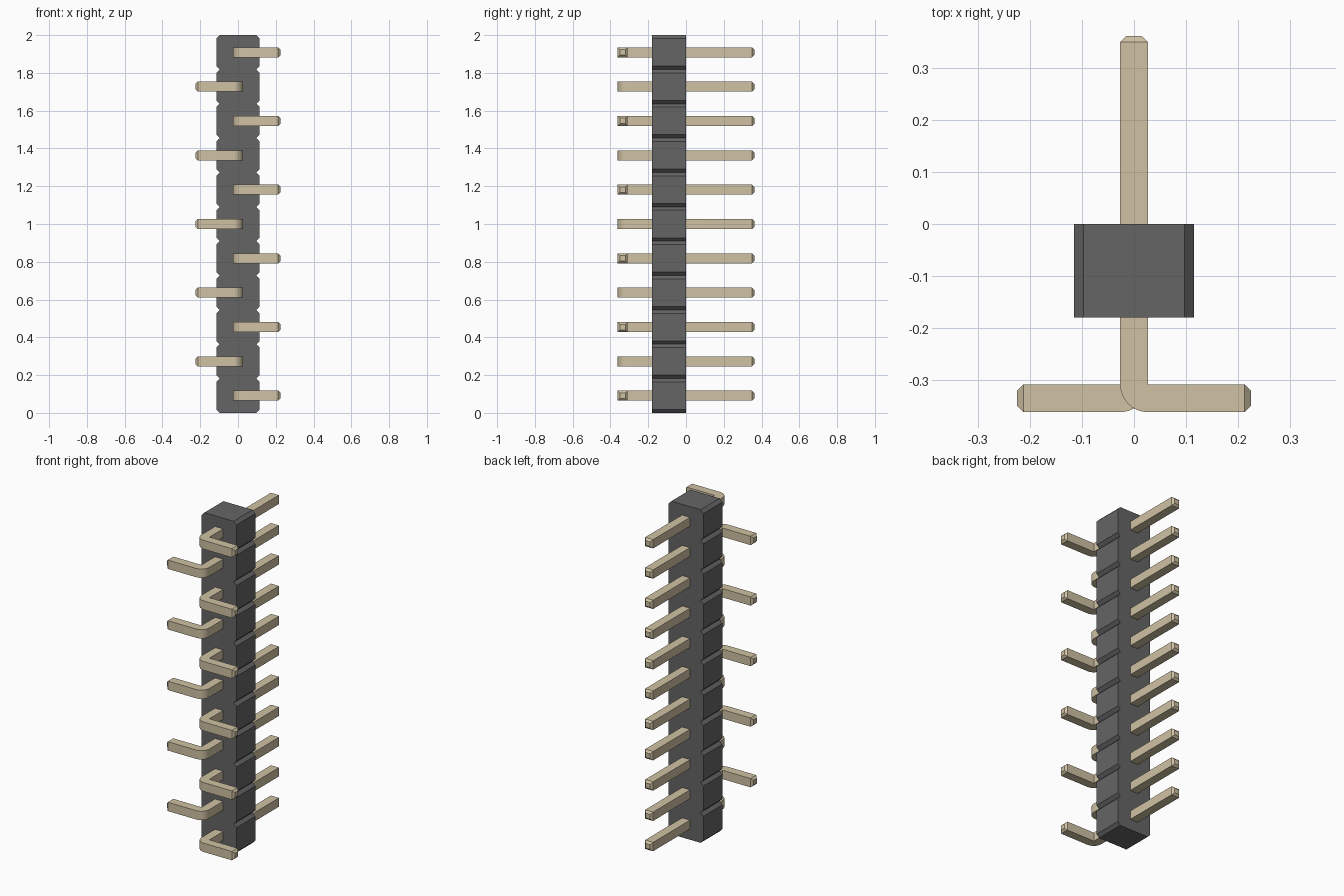
import bpy, bmesh, math
from mathutils import Vector

if "Cube" in bpy.data.objects:
    bpy.data.objects.remove(bpy.data.objects["Cube"])

COUNT = 11
PITCH = 2.0 / COUNT
HW = 0.115      # body half width
CH = 0.018      # body chamfer
T = 0.0265      # pin half thickness
END = 0.362     # pin reach in y
FOOT = 0.225    # foot reach in x
TIP = 0.012     # tip chamfer


def material(name, color):
    m = bpy.data.materials.new(name)
    m.diffuse_color = (*color, 1)
    m.use_nodes = True
    m.node_tree.nodes["Principled BSDF"].inputs["Base Color"].default_value = m.diffuse_color
    return m


def finish(name, bm, mat):
    bmesh.ops.remove_doubles(bm, verts=bm.verts, dist=1e-5)
    bmesh.ops.recalc_face_normals(bm, faces=bm.faces)
    me = bpy.data.meshes.new(name)
    bm.to_mesh(me)
    bm.free()
    me.materials.append(mat)
    ob = bpy.data.objects.new(name, me)
    bpy.context.collection.objects.link(ob)
    return ob


plastic = material("dark_plastic", (0.13, 0.13, 0.13))
metal = material("pin_metal", (0.63, 0.54, 0.37))

# Housing: notched outline extruded along y
right = []
for i in range(COUNT):
    z0, z1 = i * PITCH, (i + 1) * PITCH
    right += [(HW - CH, z0), (HW, z0 + CH), (HW, z1 - CH)]
right.append((HW - CH, 2.0))
outline = right + [(-x, z) for x, z in reversed(right)]
bm = bmesh.new()
face = bm.faces.new([bm.verts.new((x, -0.18, z)) for x, z in outline])
ext = bmesh.ops.extrude_face_region(bm, geom=[face])
bmesh.ops.translate(bm, vec=(0, 0.18, 0),
                    verts=[v for v in ext["geom"] if isinstance(v, bmesh.types.BMVert)])
finish("housing", bm, plastic)


# Pin: square section swept down the shaft, round the bend and out along the foot
def pin_mesh(side):
    s = T - TIP
    pivot = Vector((T, -END + 2 * T))
    rings = [(Vector((s, END)), Vector((-s, END)), s),
             (Vector((T, END - TIP)), Vector((-T, END - TIP)), T)]
    for k in range(9):
        a = math.pi + k / 8 * math.pi / 2
        rings.append((pivot, pivot + 2 * T * Vector((math.cos(a), math.sin(a))), T))
    y = -END + T
    rings += [(Vector((FOOT - TIP, y + T)), Vector((FOOT - TIP, y - T)), T),
              (Vector((FOOT, y + s)), Vector((FOOT, y - s)), s)]
    bm = bmesh.new()
    loops = [[bm.verts.new((p.x * side, p.y, z))
              for p, z in ((a, -h), (a, h), (b, h), (b, -h))] for a, b, h in rings]
    for n, (l0, l1) in enumerate(zip(loops, loops[1:])):
        bend = 2 <= n < 10
        for j in range(4):
            if bend and j == 0:
                continue  # inner corner is a single edge
            k = (j + 1) % 4
            bm.faces.new((l0[j], l0[k], l1[k], l1[j]))
    bm.faces.new(loops[0])
    bm.faces.new(loops[-1])
    ob = finish("pin_right" if side > 0 else "pin_left", bm, metal)
    bpy.ops.object.select_all(action='DESELECT')
    ob.select_set(True)
    bpy.context.view_layer.objects.active = ob
    bpy.ops.object.shade_smooth_by_angle(angle=math.radians(30))
    return ob


# Row of pins with feet alternating right and left
originals = [pin_mesh(1), pin_mesh(-1)]
for i in range(COUNT):
    pin = originals[i % 2]
    if i > 1:
        pin = pin.copy()
        bpy.context.collection.objects.link(pin)
    pin.location.z = (i + 0.5) * PITCH
